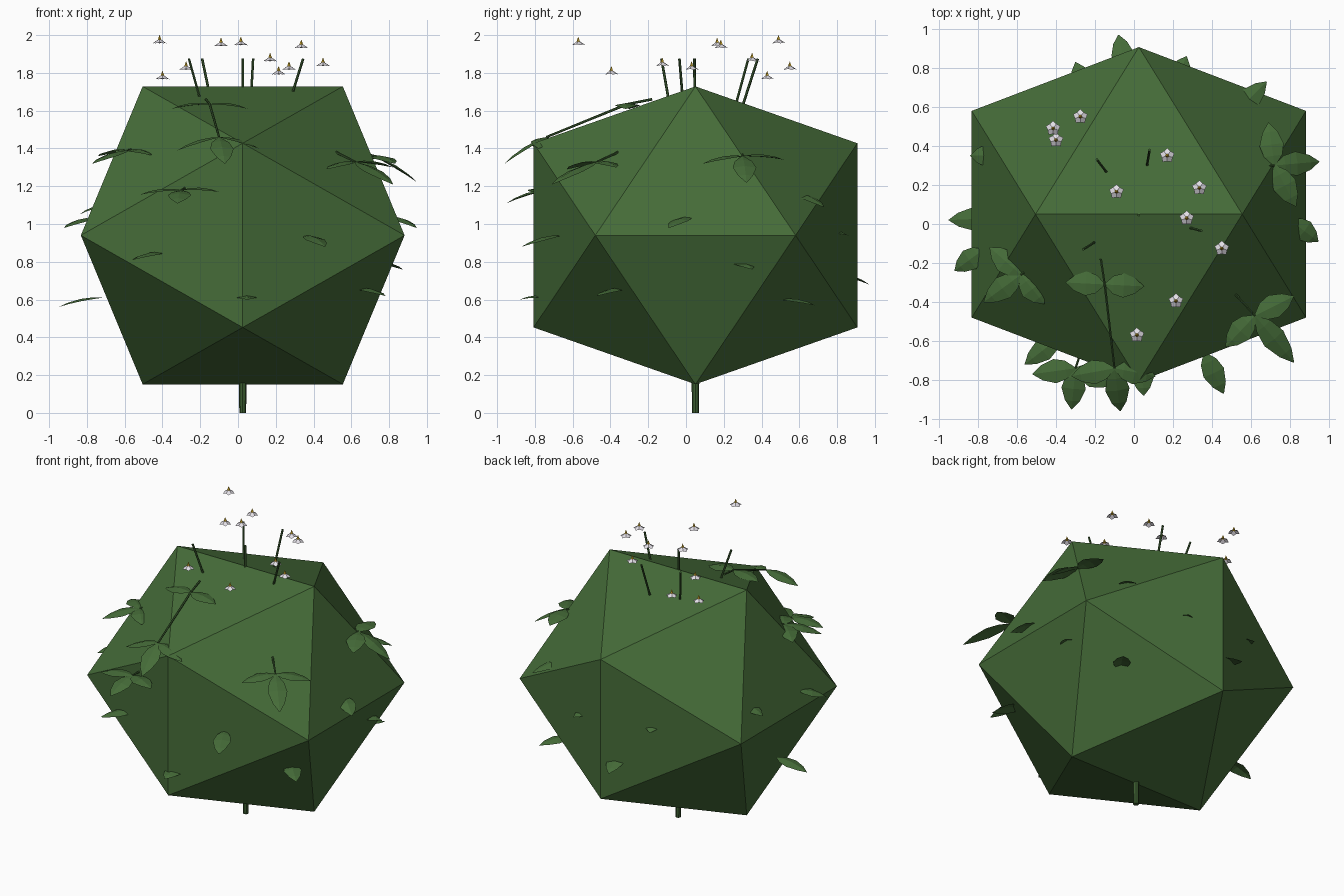
import bpy, bmesh, math
from mathutils import Vector

if "Cube" in bpy.data.objects:
    bpy.data.objects.remove(bpy.data.objects["Cube"], do_unlink=True)


def material(name, rgb):
    mat = bpy.data.materials.new(name)
    mat.use_nodes = True
    mat.diffuse_color = (*rgb, 1)
    mat.node_tree.nodes["Principled BSDF"].inputs["Base Color"].default_value = (*rgb, 1)
    return mat


FOLIAGE = material("foliage green", (0.06, 0.15, 0.04))
STEM = material("stem green", (0.045, 0.11, 0.03))
PETAL = material("petal white", (0.85, 0.82, 0.88))
CENTRE = material("flower yellow", (0.75, 0.48, 0.03))


def finish(name, bm, mat):
    mesh = bpy.data.meshes.new(name)
    bm.to_mesh(mesh)
    bm.free()
    mesh.materials.append(mat)
    obj = bpy.data.objects.new(name, mesh)
    bpy.context.collection.objects.link(obj)
    return obj


def tube(bm, a, b, r1, r2, sides=6):
    """Tapered rod from a to b."""
    a, b = Vector(a), Vector(b)
    rod = bmesh.ops.create_cone(bm, cap_ends=True, segments=sides, radius1=r1,
                                radius2=r2, depth=(b - a).length)["verts"]
    turn = (b - a).to_track_quat("Z", "Y")
    for v in rod:
        v.co = turn @ v.co + (a + b) / 2


def leaflet(bm, base, tip, width):
    """Arched leaf blade, folded along its midrib."""
    base, tip = Vector(base), Vector(tip)
    side = (tip - base).cross(Vector((0, 0, 1))).normalized()
    up = side.cross(tip - base).normalized()
    rows = []
    for t, w in ((0, 0.08), (0.22, 0.75), (0.48, 1), (0.78, 0.62), (1, 0.03)):
        mid = base.lerp(tip, t) + up * 0.07 * t * (1 - t)
        edge = side * w * width / 2
        drop = up * 0.012 * w
        rows.append([bm.verts.new(p) for p in (mid - edge - drop, mid, mid + edge - drop)])
    for low, high in zip(rows, rows[1:]):
        for i in (0, 1):
            bm.faces.new((low[i], low[i + 1], high[i + 1], high[i]))


# Faceted foliage mass: twenty-sided solid, slightly flattened
MIDDLE = Vector((0.025, 0.05, 0.94))
A, B = 0.53, 0.857
bm = bmesh.new()
for p in (-1, 1):
    for q in (-1, 1):
        for co in ((p * A, 0, q * B), (p * B, q * A, 0), (0, p * B, q * A)):
            bm.verts.new(MIDDLE + Vector((co[0], co[1], co[2] * 0.92)))
bmesh.ops.convex_hull(bm, input=bm.verts)
bmesh.ops.recalc_face_normals(bm, faces=bm.faces)
finish("foliage_mass", bm, FOLIAGE)

# Main stem
bm = bmesh.new()
tube(bm, (0.025, 0.05, 0), (0.025, 0.05, 0.85), 0.018, 0.03, 8)
finish("main_stem", bm, STEM)

# Flower stalks fanning out of the top
bm = bmesh.new()
for x, y in ((-0.26, -0.13), (-0.19, 0.33), (0.025, 0.045), (0.08, 0.38), (0.345, -0.035)):
    tube(bm, (0.025, 0.05, 0.85), (x, y, 1.875), 0.008, 0.007)
finish("flower_stalks", bm, STEM)

# Compound leaves: stalk start, hub, then the leaflet tips
SPRAYS = {
    "upper_front": ((-0.17, -0.18, 1.66), (-0.15, -0.31, 1.635),
                    (-0.35, -0.30, 1.61), (0.05, -0.32, 1.61)),
    "lower_front": ((-0.15, -0.31, 1.635), (-0.10, -0.74, 1.46),
                    (-0.32, -0.78, 1.39), (0.11, -0.78, 1.40), (-0.07, -0.96, 1.32)),
    "front_right": ((-0.50, -0.20, 1.41), (-0.58, -0.26, 1.39),
                    (-0.77, -0.40, 1.32), (-0.74, -0.12, 1.36), (-0.46, -0.41, 1.365)),
    "front_left": ((0.52, -0.36, 1.38), (0.62, -0.47, 1.33),
                   (0.82, -0.37, 1.30), (0.82, -0.71, 1.21), (0.47, -0.63, 1.29)),
    "left": ((0.62, 0.30, 1.39), (0.72, 0.30, 1.36),
             (0.69, 0.52, 1.34), (0.95, 0.32, 1.22), (0.83, 0.09, 1.32)),
    "front": ((-0.28, -0.68, 1.19), (-0.30, -0.74, 1.18),
              (-0.52, -0.77, 1.155), (-0.10, -0.82, 1.17), (-0.32, -0.95, 1.11)),
}
for name, (start, hub, *tips) in SPRAYS.items():
    bm = bmesh.new()
    for tip in tips:
        leaflet(bm, hub, tip, 0.125)
    finish(name + "_leaflets", bm, FOLIAGE)
    bm = bmesh.new()
    tube(bm, start, hub, 0.007, 0.006)
    finish(name + "_leaf_stalk", bm, STEM)

# Single leaves poking out of the mass: base, tip
SINGLES = (
    ((0.36, -0.66, 0.94), (0.46, -0.87, 0.88)),
    ((-0.38, -0.58, 0.85), (-0.56, -0.72, 0.81)),
    ((0.04, -0.70, 0.61), (0.05, -0.88, 0.60)),
    ((0.62, -0.32, 0.66), (0.78, -0.47, 0.62)),
    ((-0.72, 0.03, 0.61), (-0.95, 0.02, 0.56)),
    ((-0.77, -0.13, 1.03), (-0.92, -0.24, 0.98)),
    ((0.80, 0.02, 1.04), (0.945, -0.09, 0.98)),
    ((0.72, 0.26, 0.80), (0.87, 0.35, 0.76)),
    ((0.53, 0.50, 0.60), (0.66, 0.68, 0.57)),
    ((0.52, 0.57, 1.17), (0.68, 0.73, 1.09)),
    ((-0.04, 0.78, 0.74), (-0.08, 0.97, 0.68)),
    ((-0.24, 0.66, 1.00), (-0.30, 0.83, 0.97)),
    ((0.20, 0.70, 0.96), (0.27, 0.86, 0.94)),
    ((-0.68, 0.35, 1.10), (-0.84, 0.35, 1.05)),
)
bm = bmesh.new()
for base, tip in SINGLES:
    leaflet(bm, base, tip, 0.115)
finish("single_leaves", bm, FOLIAGE)

# Small five-petalled flowers floating above
FLOWERS = (
    (-0.415, 0.49, 1.97), (-0.40, 0.43, 1.78), (-0.275, 0.55, 1.83),
    (-0.09, 0.165, 1.955), (0.17, 0.35, 1.875), (0.335, 0.185, 1.945),
    (0.27, 0.03, 1.83), (0.45, -0.125, 1.85), (0.215, -0.395, 1.805),
    (0.015, -0.57, 1.96),
)
petals, centres = bmesh.new(), bmesh.new()
for spot in map(Vector, FLOWERS):
    top = petals.verts.new(spot + Vector((0, 0, 0.012)))
    ring = []
    for i in range(10):
        turn = math.pi / 2 + i * math.pi / 5
        r, z = ((0.039, -0.014), (0.029, -0.009))[i % 2]
        ring.append(petals.verts.new(spot + Vector((r * math.cos(turn), r * math.sin(turn), z))))
    for i in range(5):
        petals.faces.new((top, ring[2 * i - 1], ring[2 * i], ring[2 * i + 1]))
    tube(centres, spot + Vector((0, 0, 0.003)), spot + Vector((0, 0, 0.03)), 0.011, 0.001, 5)
finish("flower_petals", petals, PETAL)
finish("flower_centres", centres, CENTRE)
